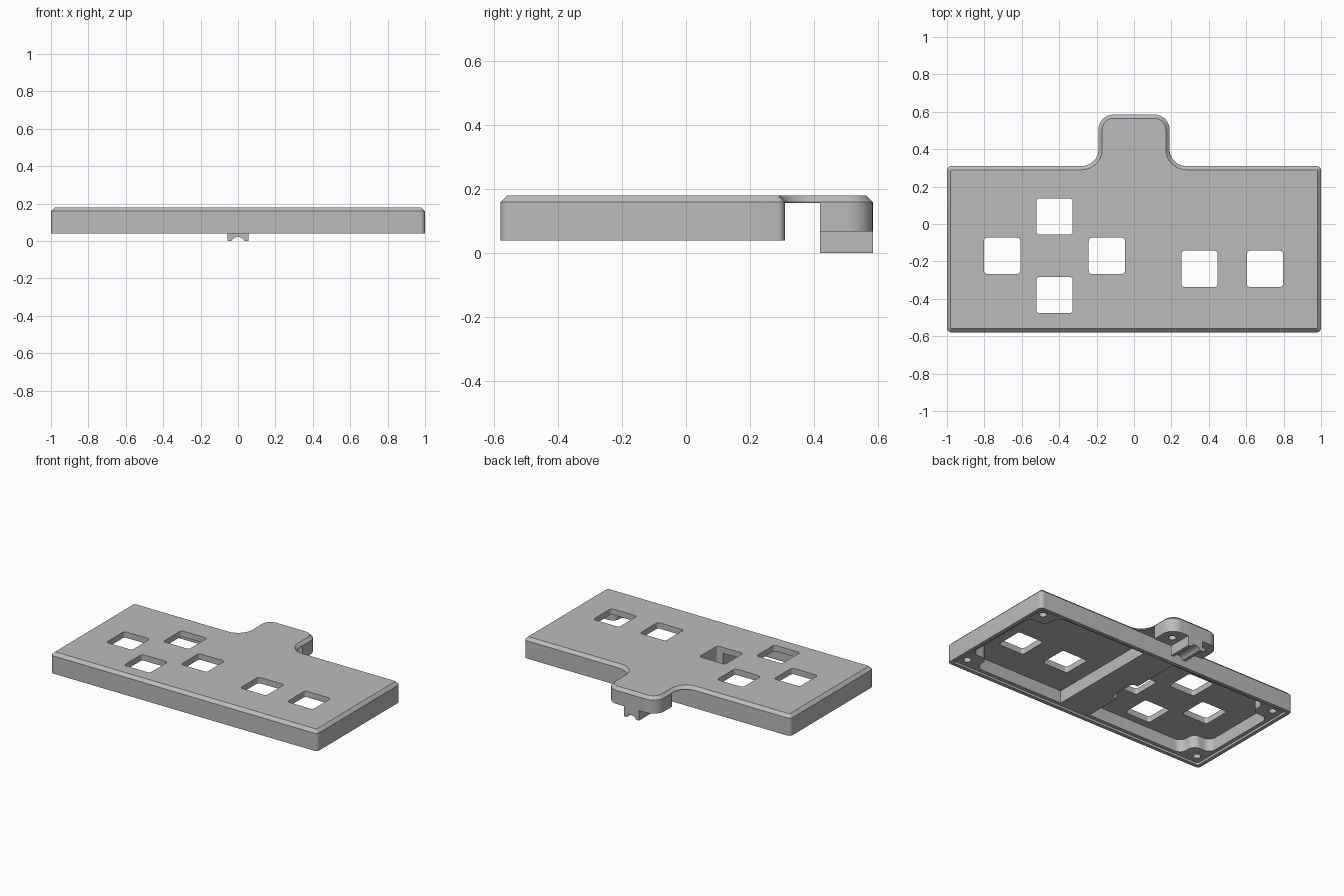
import bpy, bmesh, math
from mathutils import Vector

cube = bpy.data.objects.get("Cube")
if cube:
    bpy.data.objects.remove(cube, do_unlink=True)

grey = bpy.data.materials.new("plain_grey")
grey.use_nodes = True
GREY = (0.5, 0.5, 0.5, 1)
grey.diffuse_color = GREY
grey.node_tree.nodes["Principled BSDF"].inputs["Base Color"].default_value = GREY


def rounded(corners, seg=8):
    """Round the right-angled corners (x, y, radius) of an outline."""
    out = []
    for i, (x, y, r) in enumerate(corners):
        p = Vector((x, y))
        if r == 0:
            out.append(p)
            continue
        u = (Vector(corners[i - 1][:2]) - p).normalized()
        v = (Vector(corners[(i + 1) % len(corners)][:2]) - p).normalized()
        for k in range(seg + 1):
            t = math.pi / 2 * k / seg
            out.append(p + r * (u + v) - r * (v * math.cos(t) + u * math.sin(t)))
    return out


def rect(x0, x1, y0, y1, r=0):
    return rounded([(x0, y0, r), (x1, y0, r), (x1, y1, r), (x0, y1, r)])


def circle(x, y, r, n=24):
    return [Vector((x + r * math.cos(math.tau * k / n), y + r * math.sin(math.tau * k / n)))
            for k in range(n)]


def prism(name, outline, z0, z1, chamfer=0):
    bm = bmesh.new()
    base = bm.faces.new([bm.verts.new((p.x, p.y, z0)) for p in outline])
    ext = bmesh.ops.extrude_face_region(bm, geom=[base])["geom"]
    for v in ext:
        if isinstance(v, bmesh.types.BMVert):
            v.co.z = z1 - chamfer
    bmesh.ops.recalc_face_normals(bm, faces=bm.faces[:])
    if chamfer:
        top = [f for f in bm.faces if f.normal.z > 0.9]
        bmesh.ops.inset_region(bm, faces=top, thickness=chamfer, use_even_offset=True)
        for v in top[0].verts:
            v.co.z = z1
    mesh = bpy.data.meshes.new(name)
    bm.to_mesh(mesh)
    bm.free()
    mesh.materials.append(grey)
    ob = bpy.data.objects.new(name, mesh)
    bpy.context.collection.objects.link(ob)
    return ob


def activate(ob):
    bpy.ops.object.select_all(action='DESELECT')
    ob.select_set(True)
    bpy.context.view_layer.objects.active = ob


def cut(target, outline, z0, z1):
    cutter = prism("cutter", outline, z0, z1)
    cutter.hide_render = True
    mod = target.modifiers.new("cut", 'BOOLEAN')
    mod.operation, mod.solver, mod.object = 'DIFFERENCE', 'EXACT', cutter
    activate(target)
    bpy.ops.object.modifier_apply(modifier=mod.name)
    bpy.data.objects.remove(cutter, do_unlink=True)


# Housing with rear tab and chamfered top
FRONT, BACK, END = -0.58, 0.31, 0.585
c, t, f = 0.025, 0.08, 0.09
housing = prism("housing", rounded([
    (-1, FRONT, c), (1, FRONT, c), (1, BACK, c), (0.19, BACK, f), (0.19, END, t),
    (-0.19, END, t), (-0.19, BACK, f), (-1, BACK, c)]), 0.04, 0.18, 0.02)

# Gap between housing and the tab's end block, and the block's raised underside
cut(housing, rect(-0.5, 0.5, BACK, 0.42), 0, 0.157)
cut(housing, rect(-0.5, 0.5, 0.415, 0.7), 0, 0.068)

# Recess for the bottom lid
cut(housing, rect(-0.975, 0.975, FRONT + 0.025, BACK - 0.025, 0.015), 0, 0.055)

# Two inner cavities, leaving a rib between them and lugs in the corners
for s, inner in ((1, 0.14), (-1, -0.09)):
    step, wide, r = s * 0.82, s * 0.95, 0.05
    cut(housing, rounded([
        (inner, -0.53, 0), (step, -0.53, r), (step, -0.41, r), (wide, -0.41, r),
        (wide, 0.14, r), (step, 0.14, r), (step, 0.26, r), (inner, 0.26, 0)]), 0, 0.14)

# Square button openings
for x, y in ((-0.705, -0.17), (-0.425, 0.04), (-0.145, -0.17), (-0.425, -0.38),
             (0.35, -0.24), (0.7, -0.24)):
    h = 0.097
    cut(housing, rect(x - h, x + h, y - h, y + h, 0.018), 0, 0.3)

# Screw holes in the lugs and the end block
for s in (1, -1):
    for x, y in ((0.915, 0.225), (0.915, -0.495), (0.115, 0.5)):
        cut(housing, circle(s * x, y, 0.024), 0, 0.14)

# Cable clip with a round groove, drawn in front profile and laid along y
arc = [Vector((0.04 * math.sin(a), -0.018 + 0.04 * math.cos(a)))
       for a in (math.radians(-63 + 126 * k / 12) for k in range(13))]
clip = prism("cable_clip", [Vector((-0.057, 0))] + arc +
             [Vector((0.057, 0)), Vector((0.057, 0.068)), Vector((-0.057, 0.068))], -END, -0.42)
for v in clip.data.vertices:
    x, z, y = v.co
    v.co = (x, -y, max(z, 0))

for ob in (housing, clip):
    activate(ob)
    bpy.ops.object.shade_smooth_by_angle(angle=math.radians(30))
